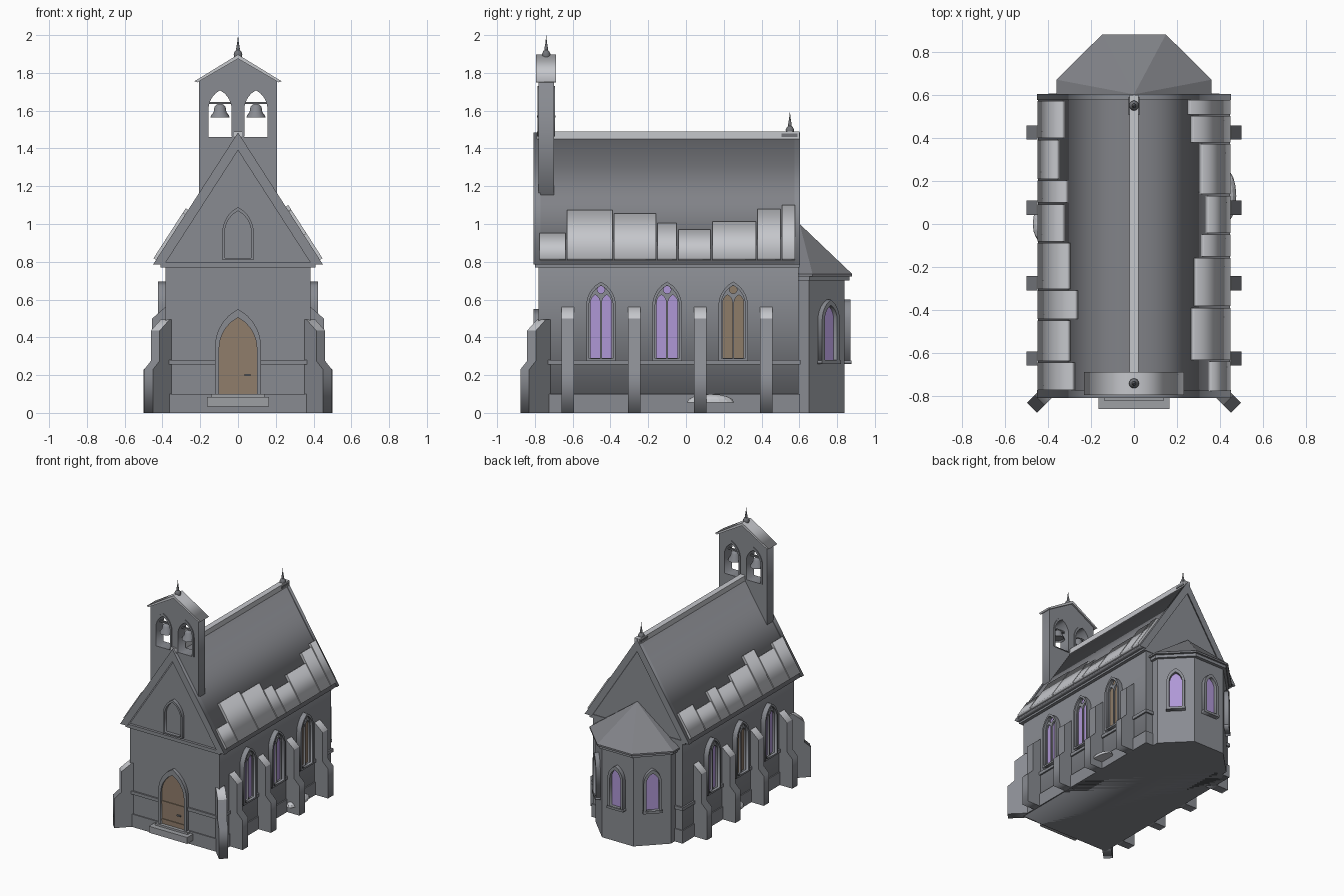
import bpy, bmesh, math
from math import pi, sin, cos, sqrt
from mathutils import Matrix, Vector

cube = bpy.data.objects.get("Cube")
if cube:
    bpy.data.objects.remove(cube, do_unlink=True)


def material(name, r, g, b):
    m = bpy.data.materials.new(name)
    m.use_nodes = True
    m.diffuse_color = (r, g, b, 1)
    m.node_tree.nodes["Principled BSDF"].inputs["Base Color"].default_value = (r, g, b, 1)
    return m


stone = material("wall stone", .25, .26, .285)
slate = material("roof slate", .22, .225, .245)
pale = material("pale stone", .56, .57, .60)
step = material("step stone", .34, .35, .37)
iron = material("dark iron", .17, .175, .19)
violet = material("violet glass", .43, .31, .67)
amber = material("amber glass", .27, .20, .14)
wood = material("door wood", .28, .205, .145)


def finish(name, bm, mat):
    bmesh.ops.remove_doubles(bm, verts=bm.verts, dist=.0001)
    bmesh.ops.recalc_face_normals(bm, faces=bm.faces)
    me = bpy.data.meshes.new(name)
    bm.to_mesh(me)
    bm.free()
    me.materials.append(mat)
    ob = bpy.data.objects.new(name, me)
    bpy.context.collection.objects.link(ob)
    return ob


def box(name, x0, x1, y0, y1, z0, z1, mat):
    bm = bmesh.new()
    bmesh.ops.create_cube(bm, size=1)
    for v in bm.verts:
        v.co = (x0 + (v.co.x + .5) * (x1 - x0), y0 + (v.co.y + .5) * (y1 - y0),
                z0 + (v.co.z + .5) * (z1 - z0))
    return finish(name, bm, mat)


def hull(name, points, mat):
    bm = bmesh.new()
    for p in points:
        bm.verts.new(p)
    res = bmesh.ops.convex_hull(bm, input=bm.verts)
    junk = [g for g in set(res["geom_interior"] + res["geom_unused"]) if isinstance(g, bmesh.types.BMVert)]
    bmesh.ops.delete(bm, geom=junk, context="VERTS")
    return finish(name, bm, mat)


def plate(name, outlines, at, angle, d0, d1, mat):
    """Outlines (later ones are holes) on an upright plane facing angle, from depth d0 to d1."""
    cu = bpy.data.curves.new(name, "CURVE")
    cu.dimensions, cu.fill_mode, cu.extrude = "2D", "BOTH", (d1 - d0) / 2
    for pts in outlines:
        sp = cu.splines.new("POLY")
        sp.points.add(len(pts) - 1)
        for p, (u, v) in zip(sp.points, pts):
            p.co = (u, v, 0, 1)
        sp.use_cyclic_u = True
    tmp = bpy.data.objects.new(name + " outline", cu)
    bpy.context.collection.objects.link(tmp)
    dg = bpy.context.evaluated_depsgraph_get()
    me = bpy.data.meshes.new_from_object(tmp.evaluated_get(dg))
    bm = bmesh.new()
    bm.from_mesh(me)
    bpy.data.objects.remove(tmp, do_unlink=True)
    bpy.data.curves.remove(cu)
    bpy.data.meshes.remove(me)
    right, up, n = Vector((-sin(angle), cos(angle), 0)), Vector((0, 0, 1)), Vector((cos(angle), sin(angle), 0))
    turn = Matrix((right, up, n)).transposed().to_4x4()
    shift = Vector((at[0], at[1], 0)) + n * (d0 + d1) / 2
    bm.transform(Matrix.Translation(shift) @ turn)
    return finish(name, bm, mat)


def profile(name, outlines, y0, y1, mat):
    return plate(name, outlines, (0, 0), -pi / 2, -y1, -y0, mat)


def mirrored(pts):
    return pts + [(-x, z) for x, z in reversed(pts) if x]


def arch(w, z0, z1, cx=0, rise=1.65, n=6):
    h = rise * w
    r = (w * w + h * h) / (2 * w)
    pts = [(w, z0)]
    for i in range(n):
        z = h * i / n
        pts.append((w - r + sqrt(r * r - z * z), z1 - h + z))
    return [(cx + x, z) for x, z in mirrored(pts + [(0, z1)])]


def circle(r, cz, n=14):
    return [(r * cos(2 * pi * i / n), cz + r * sin(2 * pi * i / n)) for i in range(n)]


def lathe(name, pts, x, y, z, mat, sides=14):
    bm = bmesh.new()
    vs = [bm.verts.new((x + r, y, z + h)) for r, h in pts]
    es = [bm.edges.new(e) for e in zip(vs, vs[1:])]
    bmesh.ops.spin(bm, geom=vs + es, cent=(x, y, 0), axis=(0, 0, 1), angle=2 * pi, steps=sides)
    ob = finish(name, bm, mat)
    bpy.ops.object.select_all(action="DESELECT")
    ob.select_set(True)
    bpy.context.view_layer.objects.active = ob
    bpy.ops.object.shade_smooth_by_angle(angle=math.radians(40))


# Nave walls, plinth and string courses
profile("nave_walls", [mirrored([(.385, 0), (.385, .80), (0, 1.43)])], -.78, .595, stone)
box("plinth", -.393, .393, -.788, .603, 0, .10, stone)
box("string_course", -.397, .397, -.792, .607, .255, .28, stone)
box("eaves_course", -.41, .41, -.80, .60, .77, .797, stone)

# Main roof, gable copings and ridge
profile("main_roof", [mirrored([(.41, .785), (.445, .785), (0, 1.475)])[:-2]
                      + [(-.445, .785), (-.41, .785), (0, 1.42)]], -.785, .59, slate)
for name, y0, y1 in (("front_coping", -.807, -.77), ("back_coping", .575, .603)):
    profile(name, [[(.39, .785), (.45, .785), (0, 1.485), (-.45, .785), (-.39, .785), (0, 1.39)]], y0, y1, stone)
box("ridge_capping", -.022, .022, -.79, .60, 1.45, 1.49, pale)

# Pale slabs along the eaves: y edges and the upper edge's x
slabs = {1: ([-.78, -.635, -.385, -.155, -.045, .135, .375, .505, .58],
             [.36, .28, .293, .325, .348, .32, .278, .264]),
         -1: ([-.775, -.64, -.445, -.305, -.085, .095, .205, .395, .575],
              [.29, .31, .275, .31, .335, .32, .36, .335])}
for side, (ys, tops) in slabs.items():
    for y0, y1, xi in zip(ys, ys[1:], tops):
        lo, hi = (.43, .808), (xi - .015, 1.475 - 1.55 * (xi - .015))
        quad = [lo, hi, (hi[0] + .017, hi[1] + .011), (lo[0] + .017, lo[1] + .011)]
        profile("eaves_slab", [[(side * x, z) for x, z in quad]], y0 + .004, y1 - .004, pale)


# Stepped buttresses
def buttress(name, at, angle, reach, top):
    mid = reach * .6
    pts = [(-.04, 0), (reach, 0), (reach, .23), (mid, .275), (mid, top - .06), (0, top), (-.04, top)]
    ob = plate(name, [pts], at, angle - pi / 2, -.033, .033, stone)
    ob.data.materials.append(pale)
    for f in ob.data.polygons:
        if f.normal.z > .3 and f.center.z > .35:
            f.material_index = 1


for side, ang in ((1, 0), (-1, pi)):
    for y in (-.625, -.275, .075, .425):
        buttress("side_buttress", (side * .385, y), ang, .115, .56)
    buttress("corner_buttress", (side * .385, -.765), -pi / 2 + side * pi / 4, .125, .495)

# Side windows with twin lancets and a round light
for side, ang, colours in ((1, 0, (violet, violet, amber)), (-1, pi, (violet, amber, violet))):
    for y, glass in zip((-.45, -.10, .25), colours):
        at = (side * .385, y)
        plate("window_glass", [arch(.066, .283, .68)], at, ang, -.01, .006, glass)
        plate("window_tracery", [arch(.067, .282, .683), arch(.025, .29, .625, -.03),
                                 arch(.025, .29, .625, .03), circle(.02, .652)], at, ang, -.01, .018, stone)
        plate("window_surround", [arch(.078, .275, .695), arch(.063, .288, .675)], at, ang, -.01, .038, stone)

# Apse at the back
wall_plan = [(.325, .58), (.325, .65), (.135, .84)]
eave_plan = [(.36, .58), (.36, .67), (.148, .88)]


def plan(pts, z):
    return [(s * x, y, z) for s in (1, -1) for x, y in pts]


hull("apse_walls", plan(wall_plan, 0) + plan(wall_plan, .71), stone)
hull("apse_cornice", plan([(x * .96, y - .015) for x, y in eave_plan], .70)
     + plan([(x * .96, y - .015) for x, y in eave_plan], .73), stone)
hull("apse_roof", plan(eave_plan, .722) + plan(eave_plan, .735) + [(0, .58, 1.0), (0, .602, 1.0)], slate)
for at, ang in (((0, .84), pi / 2), ((.23, .745), pi / 4), ((-.23, .745), 3 * pi / 4)):
    plate("apse_glass", [arch(.05, .275, .575)], at, ang, -.01, .006, violet)
    plate("apse_window_surround", [arch(.066, .26, .60), arch(.046, .28, .57)], at, ang, -.01, .032, stone)
    plate("apse_window_sill", [[(-.07, .26), (.07, .26), (.07, .278), (-.07, .278)]], at, ang, -.01, .036, stone)

# Front door, steps and blind arch
profile("door", [arch(.105, .10, .51)], -.794, -.77, wood)
for z0, z1 in ((.255, .28), (.125, .14)):
    box("door_rail", -.098, .098, -.80, -.785, z0, z1, wood)
box("door_handle", .035, .065, -.803, -.79, .195, .205, iron)
profile("door_surround", [arch(.122, .085, .55), arch(.10, .095, .505)], -.808, -.77, stone)
box("lower_step", -.165, .165, -.86, -.77, .035, .085, step)
box("upper_step", -.14, .14, -.82, -.77, .08, .10, step)
profile("blind_arch", [arch(.083, .81, 1.09), arch(.07, .82, 1.07)], -.806, -.77, stone)

# Bellcote with two open arches
holes = [arch(.062, 1.46, 1.71, c) for c in (-.095, .095)]
profile("bellcote_wall", [mirrored([(.207, 1.0), (.207, 1.755), (0, 1.882)])] + holes, -.78, -.70, stone)
profile("bellcote_roof", [[(.215, 1.75), (.232, 1.755), (0, 1.897), (-.232, 1.755), (-.215, 1.75), (0, 1.875)]],
        -.793, -.687, pale)
for c in (-.095, .095):
    profile("bell_arch_rim", [arch(.075, 1.462, 1.73, c), arch(.061, 1.463, 1.708, c)], -.787, -.693, stone)
    box("bell_bar", c - .065, c + .065, -.747, -.733, 1.635, 1.647, iron)
    lathe("bell", [(0, .01), (.04, .01), (.05, 0), (.048, .008), (.034, .028), (.029, .055), (.018, .068), (0, .072)],
          c, -.74, 1.565, stone, 16)

# Finials
spike = [(0, 0), (.021, 0), (.023, .015), (.016, .03), (.009, .036), (.01, .044), (.005, .07), (0, .115)]
lathe("bellcote_finial", spike, 0, -.74, 1.885, iron)
lathe("ridge_finial", spike, 0, .55, 1.483, iron)
box("ridge_finial_base", -.026, .026, .505, .59, 1.46, 1.478, iron)

# Half-buried boulders beside the walls
for x, y, ry in ((.425, .13, .125), (-.42, .0, .09)):
    hull("boulder", [(x + .05 * cos(b) * cos(a), y + ry * cos(b) * sin(a), .055 + .045 * sin(b))
                     for a in [pi * i / 8 for i in range(16)] for b in (0, .4, .8, 1.2, pi / 2)], pale)
